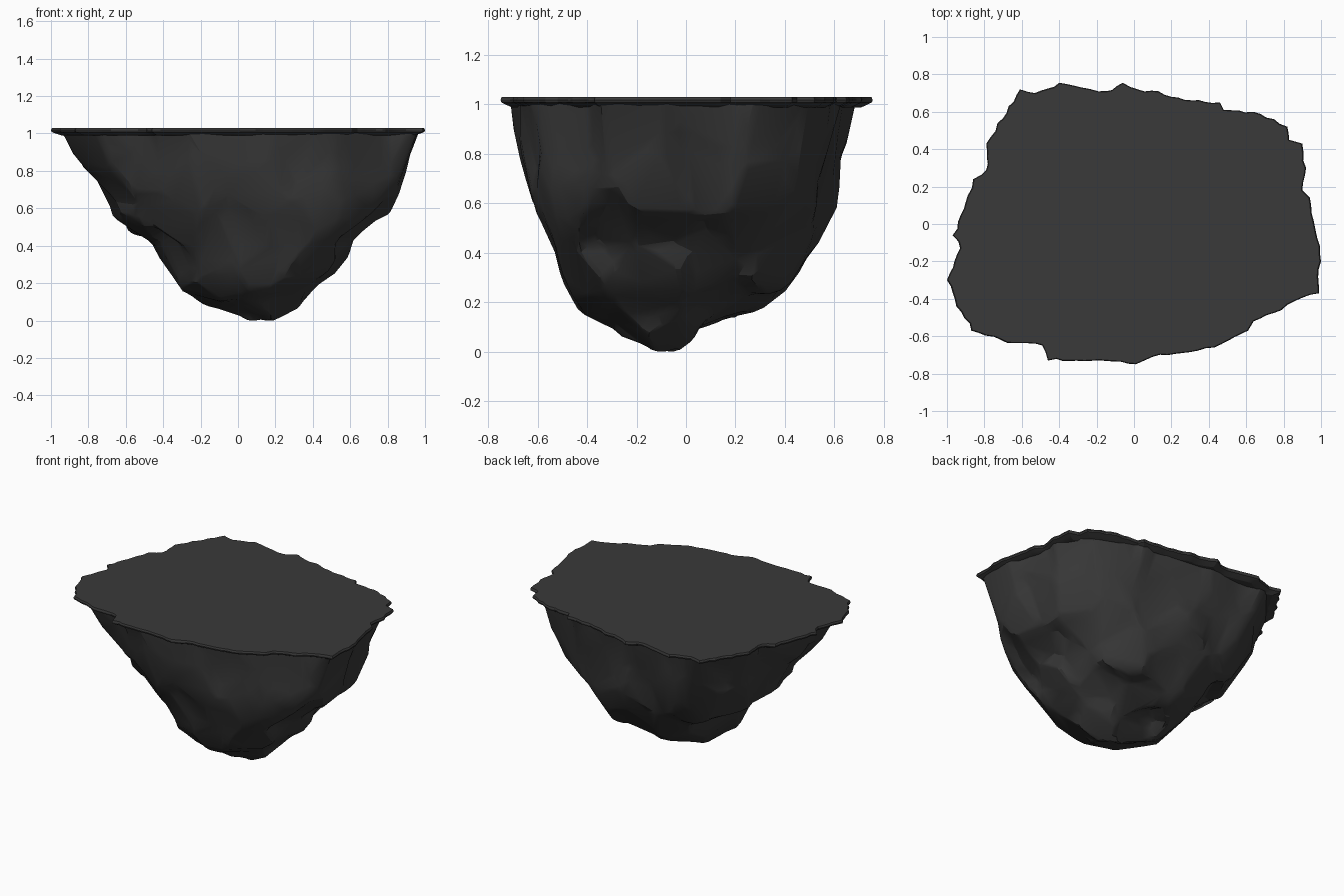
import bpy, bmesh, math, random
from mathutils import Vector

if "Cube" in bpy.data.objects:
    bpy.data.objects.remove(bpy.data.objects["Cube"])

random.seed(11)
TAU = 2 * math.pi

# Jagged plan outline of the top slab, counter-clockwise
OUTLINE = [(.99, -.37), (1, -.2), (.995, -.12), (.97, -.03), (.96, .02), (.94, .14), (.9, .18),
           (.92, .3), (.9, .43), (.83, .45), (.82, .52), (.75, .56), (.64, .6), (.48, .61),
           (.46, .65), (.2, .68), (.13, .71), (.02, .72), (-.06, .755), (-.15, .71), (-.28, .73),
           (-.4, .755), (-.53, .7), (-.61, .72), (-.67, .63), (-.73, .54), (-.79, .43), (-.79, .29),
           (-.86, .24), (-.89, .15), (-.91, .08), (-.97, -.06), (-.93, -.13), (-.96, -.2), (-1, -.3),
           (-.95, -.44), (-.87, -.57), (-.68, -.635), (-.49, -.65), (-.46, -.73), (-.11, -.735),
           (.01, -.75), (.1, -.71), (.3, -.685), (.43, -.66), (.61, -.57), (.64, -.52),
           (.79, -.46), (.91, -.39)]

# Cliff extents by height: z, left, right, front, back
PROFILE = [(1.01, -.93, .95, -.705, .70), (.9, -.88, .92, -.69, .675), (.75, -.78, .87, -.65, .63),
           (.6, -.69, .82, -.62, .595), (.5, -.6, .71, -.57, .56), (.42, -.45, .62, -.54, .52),
           (.3, -.37, .56, -.49, .44), (.2, -.31, .40, -.45, .30), (.12, -.26, .36, -.28, .08),
           (.06, .01, .25, -.23, .02), (.005, .10, .19, -.08, -.03)]


def lerp(a, b, t):
    return a + (b - a) * t


def outline_dir(angle):
    """Point where a ray from the centre meets the outline, scaled to a unit square."""
    dx, dy = math.cos(angle), math.sin(angle)
    best = 0
    for (ax, ay), (bx, by) in zip(OUTLINE, OUTLINE[1:] + OUTLINE[:1]):
        ex, ey = bx - ax, by - ay
        den = dx * ey - dy * ex
        if abs(den) < 1e-9:
            continue
        r = (ax * ey - ay * ex) / den
        s = (ax * dy - ay * dx) / den
        if r > 0 and -1e-6 <= s <= 1 + 1e-6:
            best = max(best, r)
    return dx * best, dy * best / .75


def cliff(angle, t):
    """Smooth cliff surface; t runs 0 at the rim to 1 at the tip."""
    f = min(t, .99999) * (len(PROFILE) - 1)
    i = int(f)
    z, l, r, fr, bk = [lerp(a, b, f - i) for a, b in zip(PROFILE[i], PROFILE[i + 1])]
    # rounded plan low down (fuller on one diagonal), slab outline near the rim
    c, s = math.cos(angle), math.sin(angle)
    e = 2.35 - .4 * math.sin(2 * angle)
    k = (abs(c) ** e + abs(s) ** e) ** (-1 / e)
    w = max(0, min(1, (z - .5) / .5))
    ox, oy = outline_dir(math.atan2(s * .75, c))
    ux, uy = lerp(c * k, ox, w), lerp(s * k, oy, w)
    return Vector(((l + r) / 2 + ux * (r - l) / 2, (fr + bk) / 2 + uy * (bk - fr) / 2, z))


def finish(bm, name, mat, decimate=None):
    bmesh.ops.recalc_face_normals(bm, faces=bm.faces[:])
    me = bpy.data.meshes.new(name)
    bm.to_mesh(me)
    bm.free()
    ob = bpy.data.objects.new(name, me)
    bpy.context.collection.objects.link(ob)
    me.materials.append(mat)
    bpy.ops.object.select_all(action='DESELECT')
    ob.select_set(True)
    bpy.context.view_layer.objects.active = ob
    if decimate:
        ob.modifiers.new("facet", 'DECIMATE').ratio = decimate
        bpy.ops.object.modifier_apply(modifier="facet")
    bpy.ops.object.shade_smooth_by_angle(angle=math.radians(20))
    return ob


stone = bpy.data.materials.new("dark_stone")
stone.diffuse_color = (.041, .041, .041, 1)
stone.use_nodes = True
stone.node_tree.nodes["Principled BSDF"].inputs["Base Color"].default_value = stone.diffuse_color

# Rock facets: scattered tangent planes the cliff is flattened onto
ORIGIN = Vector((.08, -.05, 1.01))
facets = []
for row, count in enumerate((15, 14, 13, 11, 8, 5)):
    for j in range(count):
        a = TAU * (j + random.uniform(.05, .95)) / count
        t = (row + random.uniform(.15, .85)) / 6.2
        p = cliff(a, t)
        n = (cliff(a + .12, t) - cliff(a - .12, t)).cross(cliff(a, max(0, t - .06)) - cliff(a, t + .06))
        n = n.normalized() + Vector([random.uniform(-.12, .12) for _ in range(3)])
        facets.append((p, n, random.uniform(.975, 1.015)))


def flatten(p):
    ray = p - ORIGIN
    near = sorted((Vector((p.x - q.x, p.y - q.y, .7 * (p.z - q.z))).length, k)
                  for k, (q, n, g) in enumerate(facets))[:2]
    scale = []
    for d, k in near:
        q, n, g = facets[k]
        den = ray.dot(n)
        s = g * (q - ORIGIN).dot(n) / den if abs(den) > 1e-4 else 1
        scale.append(max(.95, min(1.035, s)))
    mix = max(0, .5 - (near[1][0] - near[0][0]) / .07)
    out = ORIGIN + ray * lerp(scale[0], scale[1], mix)
    out.z = max(out.z, 0)
    return out


# Rocky cliff body
SEG, ROWS = 180, 70
bm = bmesh.new()
rings = [[bm.verts.new(flatten(cliff(TAU * j / SEG, i / ROWS))) for j in range(SEG)]
         for i in range(ROWS + 1)]
for lo, hi in zip(rings, rings[1:]):
    for j in range(SEG):
        bm.faces.new((lo[j], lo[j - 1], hi[j - 1], hi[j]))
bm.faces.new(rings[-1])
inner = [v for ring in rings[1:] for v in ring]
for _ in range(3):
    bmesh.ops.smooth_vert(bm, verts=inner, factor=.5, use_axis_x=True, use_axis_y=True, use_axis_z=True)
finish(bm, "rock_cliff", stone, decimate=.06)

# Thin overhanging top slab: chipped, rounded edge
edge = []
for (ax, ay), (bx, by) in zip(OUTLINE, OUTLINE[1:] + OUTLINE[:1]):
    steps = max(1, round(math.hypot(bx - ax, by - ay) / .04))
    for k in range(steps):
        g = 1 if k == 0 else random.uniform(.987, 1.003)
        edge.append((lerp(ax, bx, k / steps) * g, lerp(ay, by, k / steps) * g))
bm = bmesh.new()
loops = []
for scale, z in ((.94, .988), (.975, 1.0), (.996, 1.008), (1, 1.018), (.994, 1.03)):
    loops.append([bm.verts.new((x * scale, y * scale, z)) for x, y in edge])
for lo, hi in zip(loops, loops[1:]):
    for j in range(len(edge)):
        bm.faces.new((lo[j - 1], lo[j], hi[j], hi[j - 1]))
bm.faces.new(loops[-1])
bm.faces.new(loops[0])
finish(bm, "top_slab", stone)
